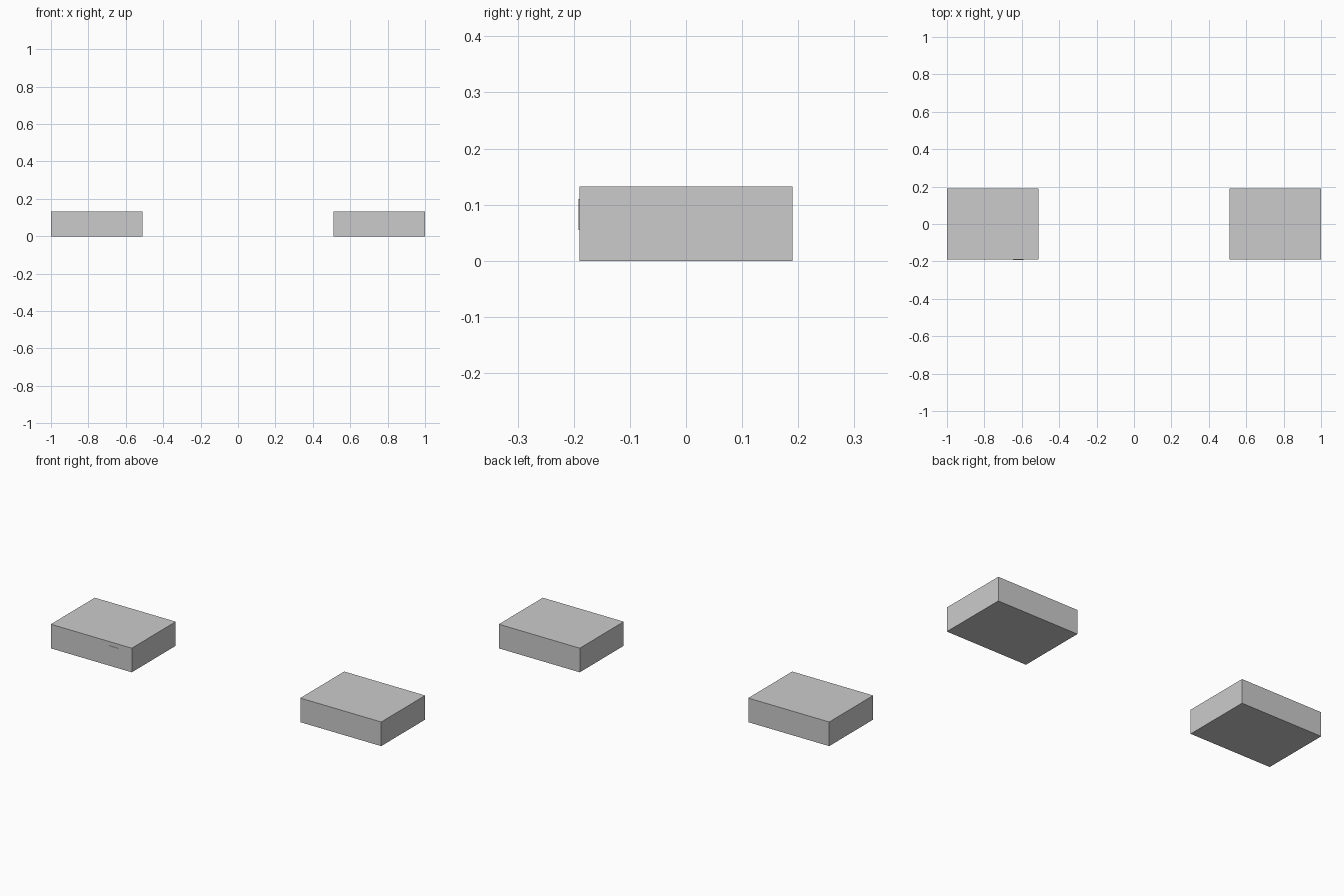
import bpy

if "Cube" in bpy.data.objects:
    bpy.data.objects.remove(bpy.data.objects["Cube"])


def box(name, x0, x1, y0, y1, z0, z1):
    bpy.ops.mesh.primitive_cube_add(
        size=1, location=((x0 + x1) / 2, (y0 + y1) / 2, (z0 + z1) / 2))
    ob = bpy.context.object
    ob.name = name
    ob.scale = (x1 - x0, y1 - y0, z1 - z0)
    bpy.ops.object.transform_apply(location=False, rotation=False, scale=True)
    return ob


# Two matching flat blocks
for side, x0 in (("left", -1.0), ("right", 0.51)):
    box(f"{side}_block", x0, x0 + 0.49, -0.19, 0.19, 0, 0.132)

# Small light panel lying almost flush on the left block's front
panel = box("front_panel", -0.648, -0.592, -0.192, -0.188, 0.055, 0.11)
mat = bpy.data.materials.new("light_grey")
mat.diffuse_color = (0.92, 0.92, 0.92, 1)
mat.use_nodes = True
mat.node_tree.nodes["Principled BSDF"].inputs["Base Color"].default_value = mat.diffuse_color
panel.data.materials.append(mat)
